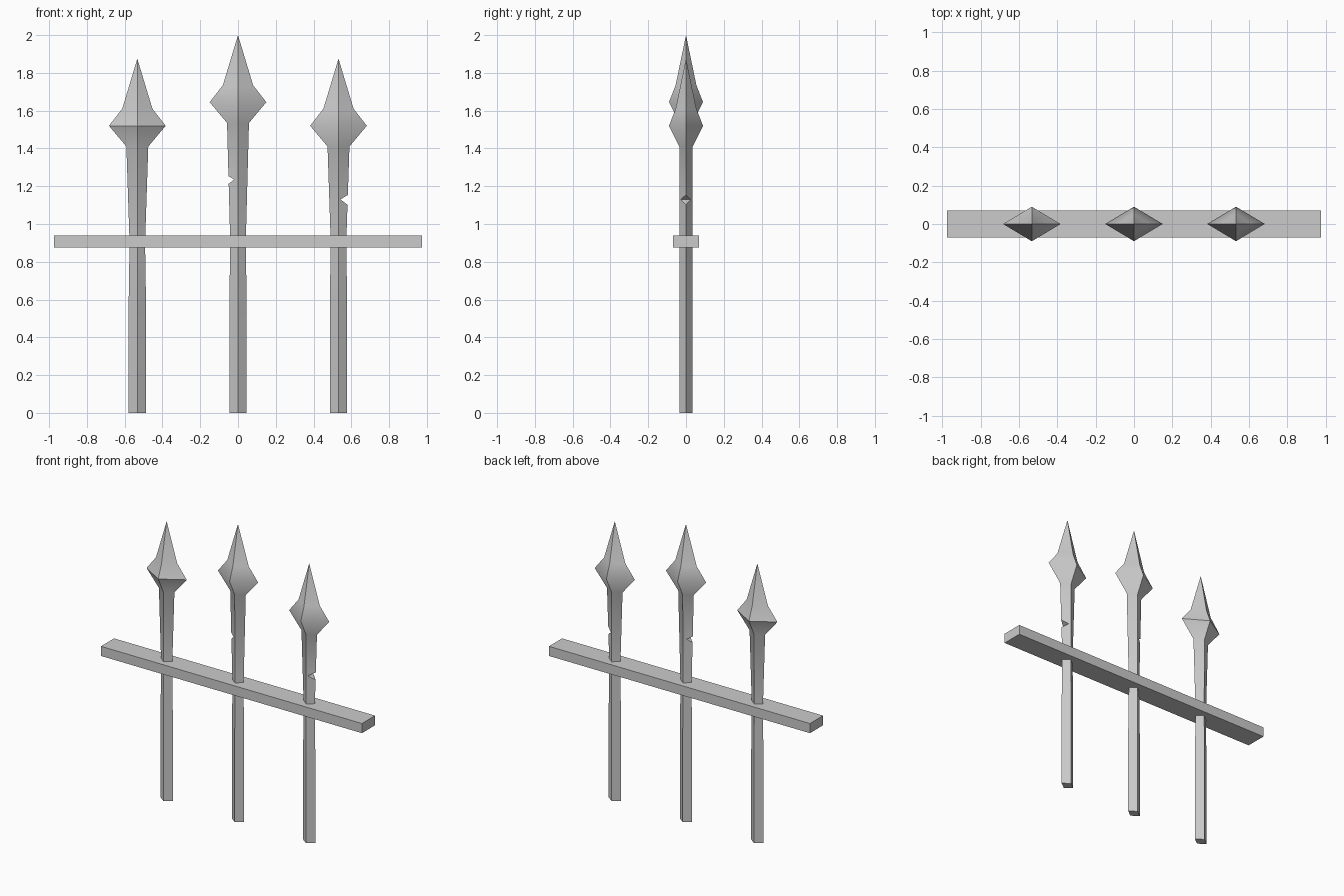
import bpy, bmesh

cube = bpy.data.objects.get("Cube")
if cube:
    bpy.data.objects.remove(cube, do_unlink=True)

iron = bpy.data.materials.new("grey_iron")
iron.use_nodes = True
GREY = (0.6, 0.6, 0.6, 1)
iron.diffuse_color = GREY
iron.node_tree.nodes["Principled BSDF"].inputs["Base Color"].default_value = GREY


def add_object(name, bm):
    bmesh.ops.recalc_face_normals(bm, faces=bm.faces)
    mesh = bpy.data.meshes.new(name)
    bm.to_mesh(mesh)
    bm.free()
    mesh.materials.append(iron)
    obj = bpy.data.objects.new(name, mesh)
    bpy.context.collection.objects.link(obj)
    return obj


def spear_post(name, x, collar, crisp=False):
    """Diamond-section post flaring into a pointed head; collar is its widest height."""
    rings = [(0.046, 0.035, 0), (0.046, 0.035, 0.58), (0.041, 0.033, 0.9),
             (0.058, 0.035, collar - 0.11), (0.15, 0.09, collar),
             (0.08, 0.055, collar + 0.09)]
    bm = bmesh.new()
    loops = [[bm.verts.new((x + sx * w, sy * d, z))
              for sx, sy in ((1, 0), (0, 1), (-1, 0), (0, -1))]
             for w, d, z in rings]
    tip = bm.verts.new((x, 0, collar + 0.355))
    for low, high in zip(loops, loops[1:]):
        for i in range(4):
            j = (i + 1) % 4
            bm.faces.new((low[i], low[j], high[j], high[i]))
    for i in range(4):
        bm.faces.new((loops[-1][i], loops[-1][(i + 1) % 4], tip))
    base = bm.faces.new(loops[0][::-1])
    # Smooth along the length, sharp along the four ridges
    for face in bm.faces:
        face.smooth = face is not base
    for edge in bm.edges:
        a, b = edge.verts
        level = abs(a.co.z - b.co.z) < 1e-5
        edge.smooth = level and not (crisp and abs(a.co.z - collar) < 1e-4)
    return add_object(name, bm)


def cut_notch(post, apex_x, z, side):
    """Chip a small wedge out of one side of the post."""
    bm = bmesh.new()
    outline = ((apex_x, z), (apex_x + side * 0.1, z + 0.06),
               (apex_x + side * 0.1, z - 0.075))
    front = bm.faces.new([bm.verts.new((px, -0.1, pz)) for px, pz in outline])
    result = bmesh.ops.extrude_face_region(bm, geom=[front])
    moved = [v for v in result["geom"] if isinstance(v, bmesh.types.BMVert)]
    bmesh.ops.translate(bm, vec=(0, 0.2, 0), verts=moved)
    cutter = add_object("notch_cutter", bm)
    cutter.hide_render = True
    mod = post.modifiers.new("notch", 'BOOLEAN')
    mod.operation = 'DIFFERENCE'
    mod.solver = 'EXACT'
    mod.object = cutter
    bpy.context.view_layer.objects.active = post
    bpy.ops.object.modifier_apply(modifier=mod.name)
    bpy.data.objects.remove(cutter, do_unlink=True)


# Three posts, two of them chipped
spear_post("right_post", -0.533, 1.52, crisp=True)
middle = spear_post("middle_post", 0, 1.645)
left = spear_post("left_post", 0.532, 1.52)
cut_notch(middle, -0.02, 1.235, -1)
cut_notch(left, 0.542, 1.13, 1)

# Cross rail
bm = bmesh.new()
bmesh.ops.create_cube(bm, size=1)
bmesh.ops.scale(bm, vec=(1.95, 0.14, 0.065), verts=bm.verts)
bmesh.ops.translate(bm, vec=(0, 0, 0.907), verts=bm.verts)
add_object("cross_rail", bm)
